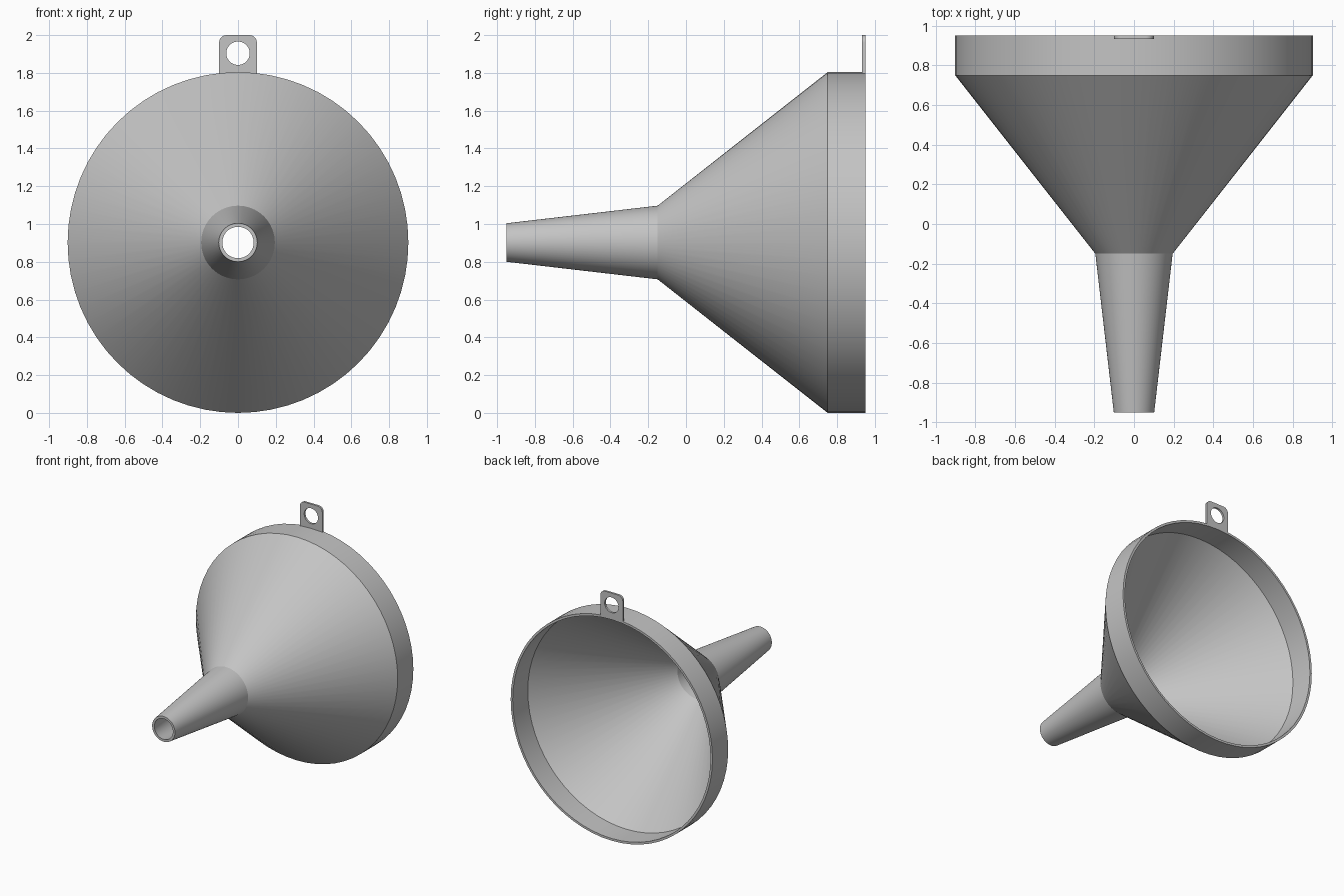
import bpy, bmesh
from math import pi, sin, cos, radians
from mathutils import Vector, Matrix

cube = bpy.data.objects.get("Cube")
if cube:
    bpy.data.objects.remove(cube, do_unlink=True)

AXIS_Z = 0.902   # height of the funnel axis
SEGMENTS = 64

grey = bpy.data.materials.new("light grey metal")
grey.use_nodes = True
colour = (0.55, 0.55, 0.55, 1)
grey.diffuse_color = colour
grey.node_tree.nodes["Principled BSDF"].inputs["Base Color"].default_value = colour


def finish(obj):
    """Give the part its material and smooth shading with sharp edges."""
    obj.data.materials.append(grey)
    bpy.ops.object.select_all(action='DESELECT')
    obj.select_set(True)
    bpy.context.view_layer.objects.active = obj
    bpy.ops.object.shade_smooth_by_angle(angle=radians(20))


# Funnel body: closed wall profile of (radius, y), spun about the y axis
profile = [(0.902, 0.95), (0.902, 0.75), (0.195, -0.15), (0.102, -0.95),
           (0.083, -0.95), (0.176, -0.143), (0.884, 0.757), (0.884, 0.95)]
bm = bmesh.new()
verts = [bm.verts.new((0, y, AXIS_Z + r)) for r, y in profile]
edges = [bm.edges.new((v, verts[(i + 1) % len(verts)])) for i, v in enumerate(verts)]
bmesh.ops.spin(bm, geom=verts + edges, cent=(0, 0, AXIS_Z), axis=(0, 1, 0),
               angle=2 * pi, steps=SEGMENTS, use_merge=True)
bmesh.ops.remove_doubles(bm, verts=bm.verts, dist=1e-4)
bmesh.ops.recalc_face_normals(bm, faces=bm.faces)
mesh = bpy.data.meshes.new("funnel_body")
bm.to_mesh(mesh)
bm.free()
body = bpy.data.objects.new("funnel_body", mesh)
bpy.context.collection.objects.link(body)
finish(body)


# Hanging tab: rounded plate with a round hole, as a filled and extruded outline
def arc(cx, cz, r, start, end, steps):
    return [(cx + r * cos(start + (end - start) * i / steps),
             cz + r * sin(start + (end - start) * i / steps)) for i in range(steps + 1)]


half, top, bottom, corner = 0.1, 2.0, 1.79, 0.04
outline = [(-half, bottom), (half, bottom)]
outline += arc(half - corner, top - corner, corner, 0, pi / 2, 8)
outline += arc(corner - half, top - corner, corner, pi / 2, pi, 8)
hole = arc(0, 1.904, 0.062, 0, 2 * pi, 40)[:-1]

curve = bpy.data.curves.new("hanging_tab", 'CURVE')
curve.dimensions = '2D'
curve.fill_mode = 'BOTH'
curve.extrude = 0.0085
for points in (outline, hole):
    spline = curve.splines.new('POLY')
    spline.points.add(len(points) - 1)
    for p, (x, z) in zip(spline.points, points):
        p.co = (x, z, 0, 1)
    spline.use_cyclic_u = True
source = bpy.data.objects.new("tab_outline", curve)
bpy.context.collection.objects.link(source)
bpy.context.view_layer.update()
tab_mesh = bpy.data.meshes.new_from_object(
    source.evaluated_get(bpy.context.evaluated_depsgraph_get()))
bpy.data.objects.remove(source, do_unlink=True)

# Stand the plate upright at the back of the rim
tab_mesh.transform(Matrix.Translation(Vector((0, 0.9415, 0))) @ Matrix.Rotation(pi / 2, 4, 'X'))
bm = bmesh.new()
bm.from_mesh(tab_mesh)
bmesh.ops.remove_doubles(bm, verts=bm.verts, dist=1e-5)
bmesh.ops.recalc_face_normals(bm, faces=bm.faces)
bm.to_mesh(tab_mesh)
bm.free()
tab_mesh.name = "hanging_tab"
tab = bpy.data.objects.new("hanging_tab", tab_mesh)
bpy.context.collection.objects.link(tab)
finish(tab)
